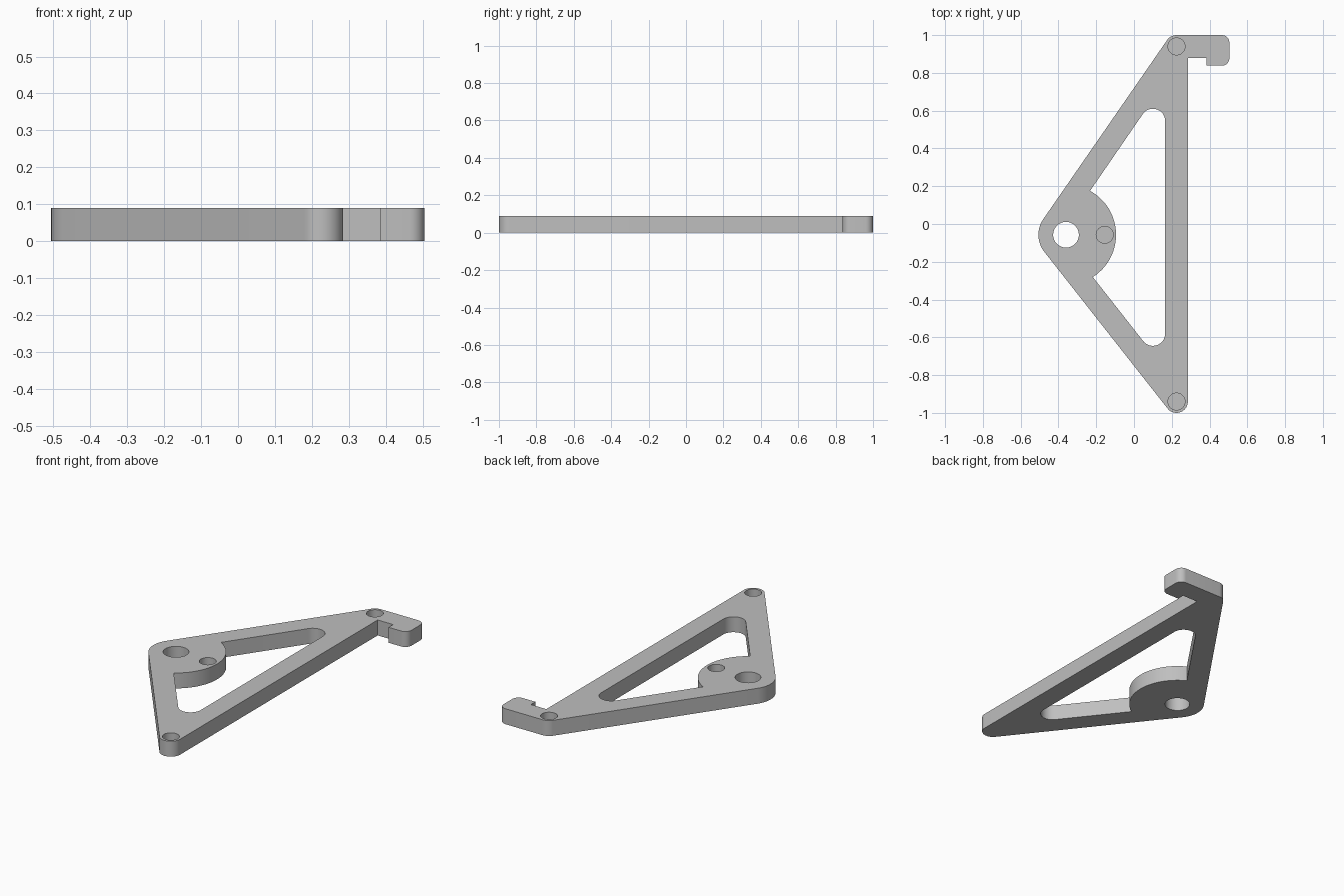
import bpy, bmesh
from math import radians, cos, sin

if "Cube" in bpy.data.objects:
    bpy.data.objects.remove(bpy.data.objects["Cube"])

HEIGHT = 0.09
POCKET_FLOOR = 0.03
PIVOT = (-0.36, -0.057)
TOP_PIN, BOTTOM_PIN, BOSS_PIN = (0.225, 0.94), (0.225, -0.94), (-0.155, -0.057)

grey = bpy.data.materials.new("plain grey")
grey.use_nodes = True
colour = (0.52, 0.52, 0.52, 1)
grey.diffuse_color = colour
grey.node_tree.nodes["Principled BSDF"].inputs["Base Color"].default_value = colour


def arc(centre, radius, start, end, steps=16):
    """Points along an arc, angles in degrees."""
    angles = [radians(start + (end - start) * i / steps) for i in range(steps + 1)]
    return [(centre[0] + radius * cos(a), centre[1] + radius * sin(a)) for a in angles]


def prism(name, outline, low, high):
    """Extrude a closed flat outline between two heights."""
    bm = bmesh.new()
    base = bm.faces.new([bm.verts.new((x, y, low)) for x, y in outline])
    grown = bmesh.ops.extrude_face_region(bm, geom=[base], use_keep_orig=True)
    top = [v for v in grown["geom"] if isinstance(v, bmesh.types.BMVert)]
    bmesh.ops.translate(bm, verts=top, vec=(0, 0, high - low))
    bmesh.ops.recalc_face_normals(bm, faces=bm.faces)
    mesh = bpy.data.meshes.new(name)
    bm.to_mesh(mesh)
    bm.free()
    mesh.materials.append(grey)
    obj = bpy.data.objects.new(name, mesh)
    bpy.context.collection.objects.link(obj)
    return obj


def cut(target, name, outline, low, high):
    """Subtract a prism from the target and discard the cutter."""
    cutter = prism(name, outline, low, high)
    cutter.hide_render = True
    mod = target.modifiers.new(name, "BOOLEAN")
    mod.operation, mod.solver, mod.object = "DIFFERENCE", "EXACT", cutter
    bpy.context.view_layer.objects.active = target
    bpy.ops.object.modifier_apply(modifier=mod.name)
    bpy.data.objects.remove(cutter)


# Outer outline: rounded triangle with a hook at the far end
outline = arc(TOP_PIN, 0.06, 90, 145.3)
outline += arc(PIVOT, 0.146, 145.3, 218.1, 24)
outline += arc(BOTTOM_PIN, 0.06, 218.1, 360, 24)
outline += [(0.285, 0.88), (0.385, 0.88), (0.385, 0.838)]
outline += arc((0.465, 0.878), 0.04, 270, 360, 10)
outline += arc((0.465, 0.96), 0.04, 0, 90, 10)
bracket = prism("bracket", outline, 0, HEIGHT)

# Window between the arms, leaving a round boss at the pivot
window = arc((0.1, 0.545), 0.065, 0, 145.3, 24)
window += arc(PIVOT, 0.265, 61.3, -57.6, 40)
window += arc((0.1, -0.58), 0.065, 218.1, 360, 24)
cut(bracket, "window_cutter", window, -0.1, 0.2)

# Through hole at the pivot
cut(bracket, "pivot_hole_cutter", arc(PIVOT, 0.068, 0, 354, 59), -0.1, 0.2)

# Blind pin pockets open at the top
for pin in (TOP_PIN, BOTTOM_PIN, BOSS_PIN):
    cut(bracket, "pin_pocket_cutter", arc(pin, 0.045, 0, 352.5, 47), POCKET_FLOOR, 0.2)

# Smooth the rounded walls, keep edges crisp
bpy.ops.object.select_all(action="DESELECT")
bracket.select_set(True)
bpy.context.view_layer.objects.active = bracket
bpy.ops.object.shade_smooth_by_angle(angle=radians(30))
